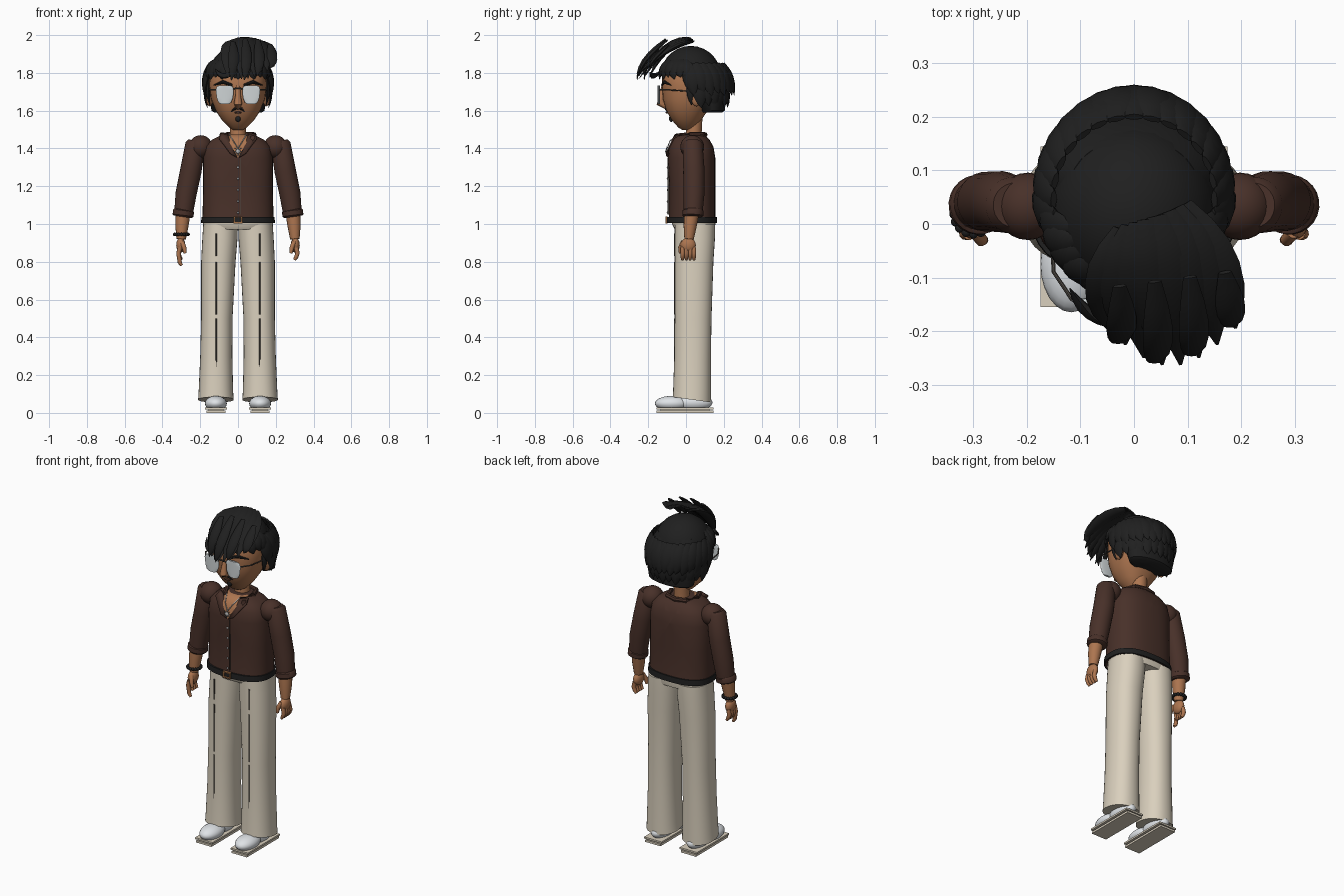
import bpy, bmesh, math
from mathutils import Vector, Matrix

cube = bpy.data.objects.get("Cube")
if cube:
    bpy.data.objects.remove(cube)


def material(name, r, g, b):
    m = bpy.data.materials.new(name)
    m.use_nodes = True
    m.diffuse_color = (r, g, b, 1)
    m.node_tree.nodes["Principled BSDF"].inputs["Base Color"].default_value = (r, g, b, 1)
    return m


SKIN = material("brown skin", .42, .18, .08)
SHIRT = material("dark brown shirt", .065, .03, .022)
PANTS = material("cream cloth", .70, .63, .51)
HAIR = material("black hair", .014, .014, .014)
WHITE = material("white shoe", .76, .79, .82)
LENS = material("pale lens", .62, .66, .67)
BRONZE = material("bronze", .36, .16, .06)
SILVER = material("silver", .45, .45, .45)
SEAM = material("dark seam", .08, .07, .06)


def finish(name, bm, *mats, angle=40):
    bmesh.ops.recalc_face_normals(bm, faces=bm.faces)
    me = bpy.data.meshes.new(name)
    bm.to_mesh(me)
    bm.free()
    ob = bpy.data.objects.new(name, me)
    bpy.context.collection.objects.link(ob)
    for m in mats:
        me.materials.append(m)
    bpy.ops.object.select_all(action='DESELECT')
    ob.select_set(True)
    bpy.context.view_layer.objects.active = ob
    bpy.ops.object.shade_smooth_by_angle(angle=math.radians(angle))
    return ob


def skin_rings(bm, rings):
    """Bridge a list of point loops and cap both ends."""
    loops = [[bm.verts.new(p) for p in ring] for ring in rings]
    n = len(loops[0])
    for a, b in zip(loops, loops[1:]):
        for i in range(n):
            j = (i + 1) % n
            bm.faces.new((a[i], a[j], b[j], b[i]))
    bm.faces.new(loops[0][::-1])
    bm.faces.new(loops[-1])


def power(v, e):
    return math.copysign(abs(v) ** (2 / e), v)


def loft(rows, e=2.0, n=32):
    """Rows are (z, centre x, half width, front y, back y)."""
    bm = bmesh.new()
    rings = []
    for z, cx, hw, yf, yb in rows:
        angles = [math.tau * i / n for i in range(n)]
        rings.append([(cx + hw * power(math.cos(a), e),
                       (yf + yb) / 2 + (yb - yf) / 2 * power(math.sin(a), e), z) for a in angles])
    skin_rings(bm, rings)
    return bm


def tube(bm, pts, radii, n=12):
    pts = [Vector(p) for p in pts]
    rings = []
    for i, (p, r) in enumerate(zip(pts, radii)):
        d = pts[min(i + 1, len(pts) - 1)] - pts[max(i - 1, 0)]
        u = d.cross(Vector((.1, 1, .05))).normalized()
        v = d.cross(u).normalized()
        rings.append([p + r * (u * math.cos(math.tau * k / n) + v * math.sin(math.tau * k / n))
                      for k in range(n)])
    skin_rings(bm, rings)


def ball(bm, loc, size, rot=Matrix()):
    bmesh.ops.create_uvsphere(bm, u_segments=24, v_segments=14, radius=1,
                              matrix=Matrix.Translation(loc) @ rot @ Matrix.Diagonal((*size, 1)))


def box(bm, loc, size):
    bmesh.ops.create_cube(bm, size=1, matrix=Matrix.Translation(loc) @ Matrix.Diagonal((*size, 1)))


def lock(bm, p0, p1, p2, normal, width, thick):
    """Flat tapering lock of hair along a curve."""
    p0, p1, p2, normal = map(Vector, (p0, p1, p2, normal))
    rings = []
    for i, w in enumerate((.45, .8, 1, 1, .85, .55, .06)):
        t = i / 6
        c = p0 * (1 - t) ** 2 + p1 * 2 * t * (1 - t) + p2 * t * t
        d = ((p1 - p0) * (1 - t) + (p2 - p1) * t).normalized()
        s = d.cross(normal).normalized()
        out = s.cross(d)
        rings.append([c + w * (s * width * math.cos(k * math.pi / 4)
                               + out * thick * math.sin(k * math.pi / 4)) for k in range(8)])
    skin_rings(bm, rings)


def lock_row(bm, a0, a1, n, start, end, cy, width, sweep):
    """Locks around the skull; start and end are (x radius, y radius, z)."""
    def spot(a, r):
        return Vector((r[0] * math.cos(a), cy + r[1] * math.sin(a), r[2]))
    for i in range(n):
        a = math.radians(a0 + (a1 - a0) * i / (n - 1))
        b = a + sweep * math.cos(a)
        p, q = spot(a, start), spot(b, end)
        q.z += .012 * (i % 2)
        out = Vector((math.cos(a), math.sin(a), .2))
        lock(bm, p, (p + q) / 2 + out * .025, q, out, width, .014)


# Head, neck, ears and nose
finish("head", loft([(1.498, 0, .025, -.02, .03), (1.51, 0, .045, -.04, .05),
                     (1.55, 0, .085, -.075, .08), (1.6, 0, .118, -.105, .115),
                     (1.66, 0, .142, -.122, .155), (1.73, 0, .152, -.128, .18),
                     (1.8, 0, .15, -.125, .18), (1.88, 0, .1, -.08, .13)], 2.3))
bpy.context.object.data.materials.append(SKIN)
bm = bmesh.new()
tube(bm, [(0, .035, 1.38), (0, .04, 1.46), (0, .045, 1.56)], [.05, .042, .042], 20)
finish("neck", bm, SKIN)
bm = bmesh.new()
for s in (-1, 1):
    ball(bm, (s * .15, .055, 1.665), (.018, .028, .042))
finish("ears", bm, SKIN)
bm = bmesh.new()
tube(bm, [(0, -.118, 1.73), (0, -.13, 1.68), (0, -.135, 1.64), (0, -.105, 1.622)],
     [.012, .014, .022, .015])
finish("nose", bm, SKIN)

# Brows, moustache and beard patch
bm = bmesh.new()
for s in (-1, 1):
    tube(bm, [(s * .03, -.125, 1.735), (s * .08, -.115, 1.752), (s * .128, -.08, 1.735)],
         [.007, .01, .003], 8)
    tube(bm, [(0, -.108, 1.612), (s * .02, -.106, 1.61), (s * .035, -.098, 1.595)],
         [.005, .007, .003], 8)
ball(bm, (0, -.078, 1.558), (.014, .012, .018))
finish("facial_hair", bm, HAIR)
bm = bmesh.new()
ball(bm, (0, -.1, 1.59), (.02, .008, .006))
finish("mouth", bm, SHIRT)

# Glasses
for s, side in ((-1, "right"), (1, "left")):
    finish(side + "_lens", loft([(z, s * .07, w, -.15, -.138) for z, w in
                                 ((1.635, .022), (1.645, .035), (1.67, .044), (1.71, .047),
                                  (1.727, .043), (1.733, .03))]), LENS)
bm = bmesh.new()
for s in (-1, 1):
    tube(bm, [(s * .115, -.142, 1.71), (s * .15, -.09, 1.71), (s * .158, .05, 1.7)], [.004] * 3, 8)
tube(bm, [(-.03, -.142, 1.715), (0, -.148, 1.72), (.03, -.142, 1.715)], [.004] * 3, 8)
finish("glasses_frame", bm, SEAM)

# Hair cap, back volume and layered locks
bm = bmesh.new()
ball(bm, (0, .025, 1.775), (.158, .163, .168))
bmesh.ops.bisect_plane(bm, geom=bm.verts[:] + bm.edges[:] + bm.faces[:], plane_co=(0, 0, 1.78),
                       plane_no=(0, -.1, -1), clear_outer=True)
finish("hair_cap", bm, HAIR)
finish("hair_back", loft([(1.59, 0, .125, .08, .19), (1.6, 0, .14, .07, .205),
                          (1.7, 0, .16, .04, .215), (1.8, 0, .16, -.04, .2),
                          (1.86, 0, .12, -.02, .16)]), HAIR)
bm = bmesh.new()
lock_row(bm, -15, 195, 17, (.15, .15, 1.85), (.178, .205, 1.68), .05, .042, .25)
lock_row(bm, 5, 175, 13, (.15, .14, 1.78), (.165, .17, 1.615), .05, .04, .1)
lock_row(bm, 195, 345, 13, (.12, .11, 1.87), (.172, .16, 1.765), .02, .036, .2)
for s in (-1, 1):
    lock(bm, (s * .15, .03, 1.78), (s * .165, .02, 1.7), (s * .15, .03, 1.63), (s, 0, 0), .022, .012)
finish("hair_locks", bm, HAIR)

# Swept quiff over the forehead
bm = bmesh.new()
for i in range(8):
    t = i / 7
    arch = math.sin(math.pi * t)
    start = (-.02 + .11 * t, -.01 + .045 * t, 1.965 + .02 * arch)
    mid = (-.06 + .23 * t, -.12 + .03 * t, 1.95 + .03 * arch)
    tip = (-.05 + .24 * t, -.195 - .07 * arch, 1.775 + .06 * t - .03 * arch)
    lock(bm, start, mid, tip, (.1, -.55, .8), .045, .014)
    if i % 2:
        lock(bm, mid, (tip[0], tip[1], 1.86), (tip[0] - .02, tip[1] + .005, tip[2] - .01),
             (.1, -.7, .6), .028, .01)
lock(bm, (-.03, -.19, 1.8), (-.09, -.18, 1.76), (-.12, -.12, 1.82), (0, -1, .3), .016, .01)
finish("quiff", bm, HAIR)

# Shirt body with an open V neck
bm = loft([(1.005, 0, .188, -.095, .16), (1.04, 0, .188, -.09, .155), (1.2, 0, .184, -.09, .155),
           (1.35, 0, .184, -.096, .155), (1.41, 0, .174, -.09, .145), (1.445, 0, .14, -.075, .125),
           (1.465, 0, .1, -.055, .105), (1.475, 0, .06, -.03, .085)], 2.5, 40)
for s in (-1, 1):
    bmesh.ops.bisect_plane(bm, geom=bm.verts[:] + bm.edges[:] + bm.faces[:],
                           plane_co=(0, 0, 1.35), plane_no=(s * 1.8, 0, -1))
for f in bm.faces:
    c = f.calc_center_median()
    f.material_index = int(c.y < 0 and c.z > 1.35 + 1.8 * abs(c.x))
finish("shirt", bm, SHIRT, SKIN)

# Collar flaps and band
bm = bmesh.new()
for s in (-1, 1):
    flap = [(.006, -.101, 1.355), (.04, -.108, 1.375), (.1, -.07, 1.455), (.09, -.035, 1.48),
            (.055, -.06, 1.475)]
    bm.faces.new([bm.verts.new((s * x, y, z)) for x, y, z in flap])
ob = finish("collar_flaps", bm, SHIRT)
ob.modifiers.new("thickness", 'SOLIDIFY').thickness = .008
bm = bmesh.new()
tube(bm, [(s * x, y, z) for s, x, y, z in
          ((-1, .055, -.05, 1.465), (-1, .085, .02, 1.472), (-1, .06, .085, 1.472), (1, 0, .1, 1.472),
           (1, .06, .085, 1.472), (1, .085, .02, 1.472), (1, .055, -.05, 1.465))], [.014] * 7, 8)
finish("collar_band", bm, SHIRT)

# Buttons, placket and pendant
bm = bmesh.new()
for i in range(5):
    ball(bm, (0, -.098, 1.3 - .06 * i), (.006, .004, .006))
finish("buttons", bm, SILVER)
bm = bmesh.new()
box(bm, (.012, -.094, 1.2), (.003, .006, .3))
finish("placket_edge", bm, SEAM)
bm = bmesh.new()
ball(bm, (0, -.104, 1.385), (.012, .006, .012))
for i in range(4):
    a = math.pi * i / 4
    d = Vector((math.cos(a), 0, math.sin(a))) * .024
    c = Vector((0, -.104, 1.385))
    tube(bm, [c - d, c, c + d], [.001, .005, .001], 6)
for s in (-1, 1):
    tube(bm, [(0, -.1, 1.4), (s * .025, -.085, 1.44), (s * .045, -.04, 1.475)], [.0025] * 3, 6)
finish("pendant", bm, SILVER)

# Belt and buckle
finish("belt", loft([(1.006, 0, .195, -.102, .165), (1.038, 0, .194, -.1, .163)], 2.5, 40), HAIR)
bm = bmesh.new()
for s in (-1, 1):
    box(bm, (s * .021, -.103, 1.022), (.008, .012, .036))
    box(bm, (0, -.103, 1.022 + s * .015), (.05, .012, .007))
finish("buckle", bm, BRONZE)

# Trousers: waist, legs and front creases
finish("waist", loft([(.97, 0, .17, -.058, .15), (1.0, 0, .186, -.075, .155),
                      (1.007, 0, .186, -.075, .155)], 2.4), PANTS)
leg = [(.07, .117, .094, -.07, .132), (.12, .117, .091, -.068, .132), (.3, .115, .085, -.062, .132),
       (.5, .112, .083, -.06, .135), (.8, .104, .091, -.06, .145), (.92, .096, .093, -.06, .153),
       (1.0, .092, .092, -.06, .155)]
for s, side in ((-1, "right"), (1, "left")):
    bm = loft([(z, s * cx, *rest) for z, cx, *rest in leg], 2.2)
    for v in bm.verts:
        if v.co.z < .08:
            v.co.z -= .14 * (v.co.y - .03)
    finish(side + "_trouser_leg", bm, PANTS)
    bm = bmesh.new()
    for z0, z1 in ((.17, .5), (.52, .8), (.83, .95)):
        tube(bm, [(s * .115, -.0605, z0), (s * .115, -.06, z1)], [.004] * 2, 6)
    finish(side + "_crease", bm, SEAM)

    # Shoe and layered sole
    bm = bmesh.new()
    ball(bm, (s * .117, -.075, .05), (.058, .09, .04))
    ball(bm, (s * .117, .04, .055), (.05, .1, .045))
    finish(side + "_shoe", bm, WHITE)
    bm = bmesh.new()
    for z, h, w in ((.006, .012, .1), (.023, .01, .115)):
        box(bm, (s * .117, -.005, z), (w, .3, h))
    box(bm, (s * .117, -.005, .015), (.08, .26, .02))
    finish(side + "_sole", bm, PANTS)

    # Sleeve with shoulder and rolled cuff
    bm = bmesh.new()
    ball(bm, (s * .198, .033, 1.408), (.062, .063, .062))
    tube(bm, [(s * .222, .035, 1.44), (s * .225, .035, 1.425), (s * .25, .042, 1.28),
              (s * .275, .042, 1.16), (s * .288, .038, 1.06)], [.042, .053, .057, .056, .05], 24)
    tube(bm, [(s * .287, .037, 1.075), (s * .288, .037, 1.07), (s * .291, .036, 1.045),
              (s * .292, .036, 1.038)], [.05, .056, .056, .048], 24)
    finish(side + "_sleeve", bm, SHIRT)

    # Forearm, hand, fingers and thumb
    bm = bmesh.new()
    tube(bm, [(s * .291, .03, 1.06), (s * .297, .022, .99), (s * .301, .016, .92)],
         [.04, .035, .025], 16)
    ball(bm, (s * .303, .012, .888), (.024, .04, .04))
    for i in range(4):
        y = -.018 + .02 * i
        drop = .03 if s < 0 and i == 0 else 0
        tube(bm, [(s * .308, y, .875), (s * .315, y, .845), (s * .308, y, .825 - drop),
                  (s * .298, y, .81 - drop)], [.012, .012, .011, .007], 10)
    tube(bm, [(s * .297, -.015, .905), (s * .285, -.03, .875), (s * .28, -.03, .845)],
         [.013, .012, .008], 10)
    finish(side + "_hand", bm, SKIN)

# Beaded bracelet on the right wrist
bm = bmesh.new()
for i in range(16):
    a = math.tau * i / 16
    ball(bm, (-.3 + .036 * math.cos(a), .018 + .036 * math.sin(a), .945), (.009, .009, .009))
finish("bracelet", bm, HAIR)
